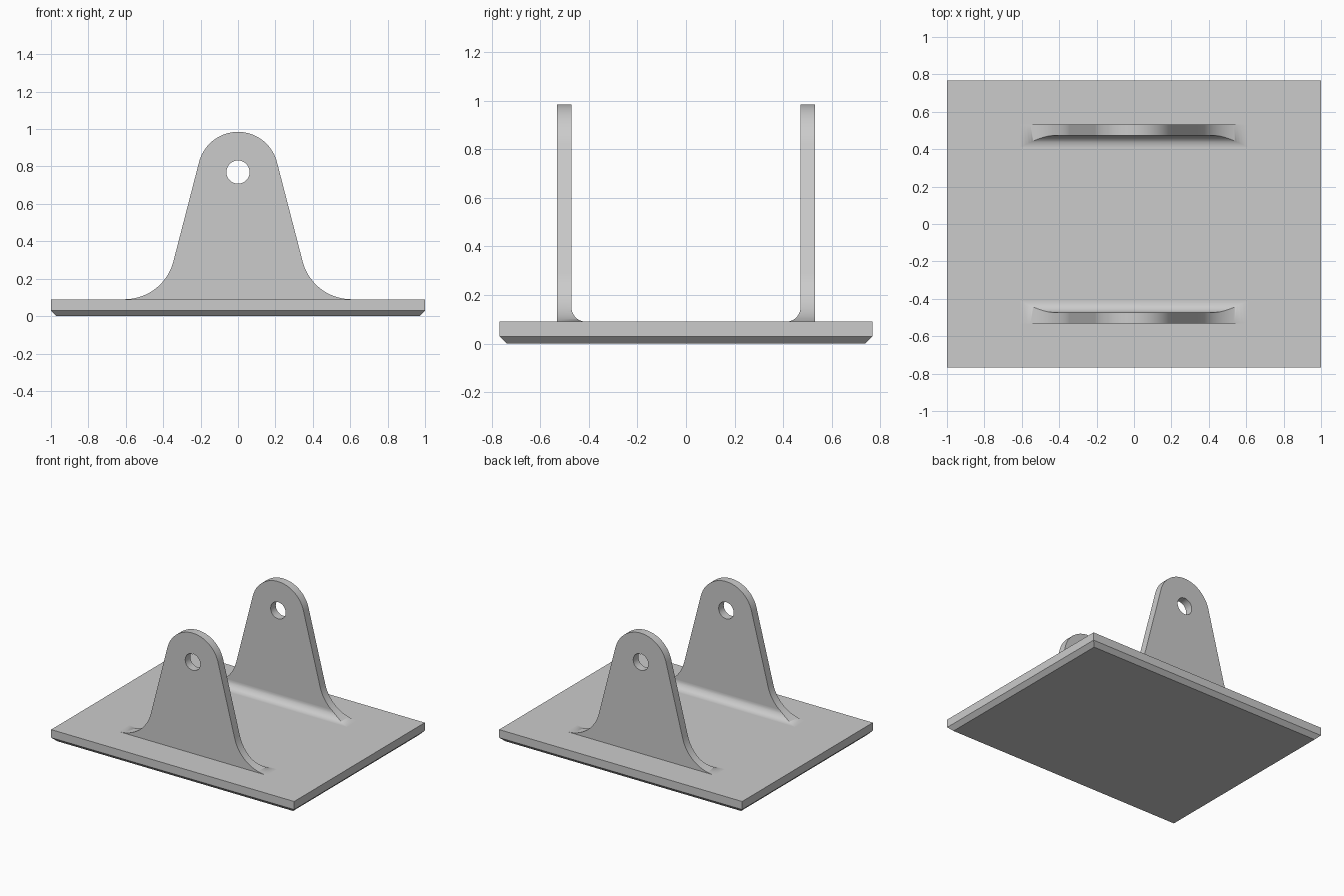
import bpy, bmesh, math
from mathutils import Vector

cube = bpy.data.objects.get("Cube")
if cube:
    bpy.data.objects.remove(cube, do_unlink=True)

# Main sizes
HALF_X, HALF_Y, PLATE_TOP, CHAMFER = 1.0, 0.768, 0.09, 0.03
LUG_OUT, LUG_IN, FILLET = 0.532, 0.472, 0.06
EYE_Z, EYE_R, HOLE_R = 0.77, 0.215, 0.062
FLARE_X, FLARE_R = 0.607, 0.27
SINK = PLATE_TOP - 0.01
TILT = math.radians(14.55)  # lean of the lug's straight sides

grey = bpy.data.materials.new("plain grey")
grey.use_nodes = True
colour = (0.6, 0.6, 0.6, 1)
grey.diffuse_color = colour
grey.node_tree.nodes["Principled BSDF"].inputs["Base Color"].default_value = colour


def arc(cx, cy, r, start, end, steps):
    """Points along a circular arc, angles in radians."""
    angles = [start + (end - start) * i / steps for i in range(steps + 1)]
    return [(cx + r * math.cos(a), cy + r * math.sin(a)) for a in angles]


def prism(name, points, offset):
    """Solid from a closed loop of 3D points pushed along an offset."""
    bm = bmesh.new()
    face = bm.faces.new([bm.verts.new(p) for p in points])
    out = bmesh.ops.extrude_face_region(bm, geom=[face])
    moved = [g for g in out["geom"] if isinstance(g, bmesh.types.BMVert)]
    bmesh.ops.translate(bm, vec=Vector(offset), verts=moved)
    bmesh.ops.recalc_face_normals(bm, faces=bm.faces)
    mesh = bpy.data.meshes.new(name)
    bm.to_mesh(mesh)
    bm.free()
    obj = bpy.data.objects.new(name, mesh)
    bpy.context.collection.objects.link(obj)
    mesh.materials.append(grey)
    return obj


def activate(obj):
    bpy.ops.object.select_all(action="DESELECT")
    obj.select_set(True)
    bpy.context.view_layer.objects.active = obj


def cut(obj, tool, operation):
    """Apply a boolean and discard the tool."""
    mod = obj.modifiers.new("cut", "BOOLEAN")
    mod.object, mod.operation, mod.solver = tool, operation, "EXACT"
    activate(obj)
    bpy.ops.object.modifier_apply(modifier=mod.name)
    bpy.data.objects.remove(tool, do_unlink=True)


# Base plate with a chamfered underside
plate = prism("base_plate",
              [(x * HALF_X, y * HALF_Y, 0) for x, y in ((-1, -1), (1, -1), (1, 1), (-1, 1))],
              (0, 0, PLATE_TOP))
bm = bmesh.new()
bm.from_mesh(plate.data)
rim = [e for e in bm.edges if all(v.co.z < CHAMFER for v in e.verts)]
bmesh.ops.bevel(bm, geom=rim, offset=CHAMFER, segments=1, affect="EDGES")
bm.to_mesh(plate.data)
bm.free()

# Lug outline: flared foot, straight side, rounded eye, then mirrored
right = [(FLARE_X, SINK)]
right += arc(FLARE_X, PLATE_TOP + FLARE_R, FLARE_R, -math.pi / 2, -math.pi - -TILT, 20)
right += arc(0, EYE_Z, EYE_R, TILT, math.pi / 2, 20)
outline = right + [(-x, z) for x, z in reversed(right[:-1])]

# Lug section: flat outer side, filleted inner foot
section = [(LUG_OUT, SINK), (LUG_OUT, 1.1), (LUG_IN, 1.1)]
section += arc(LUG_IN - FILLET, PLATE_TOP + FILLET, FILLET, 0, -math.pi / 2, 12)
section += [(LUG_IN - FILLET, SINK)]

for name, side in (("front_lug", -1), ("back_lug", 1)):
    lug = prism(name, [(-0.8, side * y, z) for y, z in section], (1.6, 0, 0))
    body = prism("outline_tool", [(x, side * 0.3, z) for x, z in outline], (0, side * 0.4, 0))
    cut(lug, body, "INTERSECT")
    ring = arc(0, EYE_Z, HOLE_R, 0, math.tau, 40)[:-1]
    hole = prism("hole_tool", [(x, side * 0.3, z) for x, z in ring], (0, side * 0.4, 0))
    cut(lug, hole, "DIFFERENCE")
    activate(lug)
    bpy.ops.object.shade_smooth_by_angle(angle=math.radians(30))
    weighted = lug.modifiers.new("even shading", "WEIGHTED_NORMAL")
    weighted.keep_sharp = True
